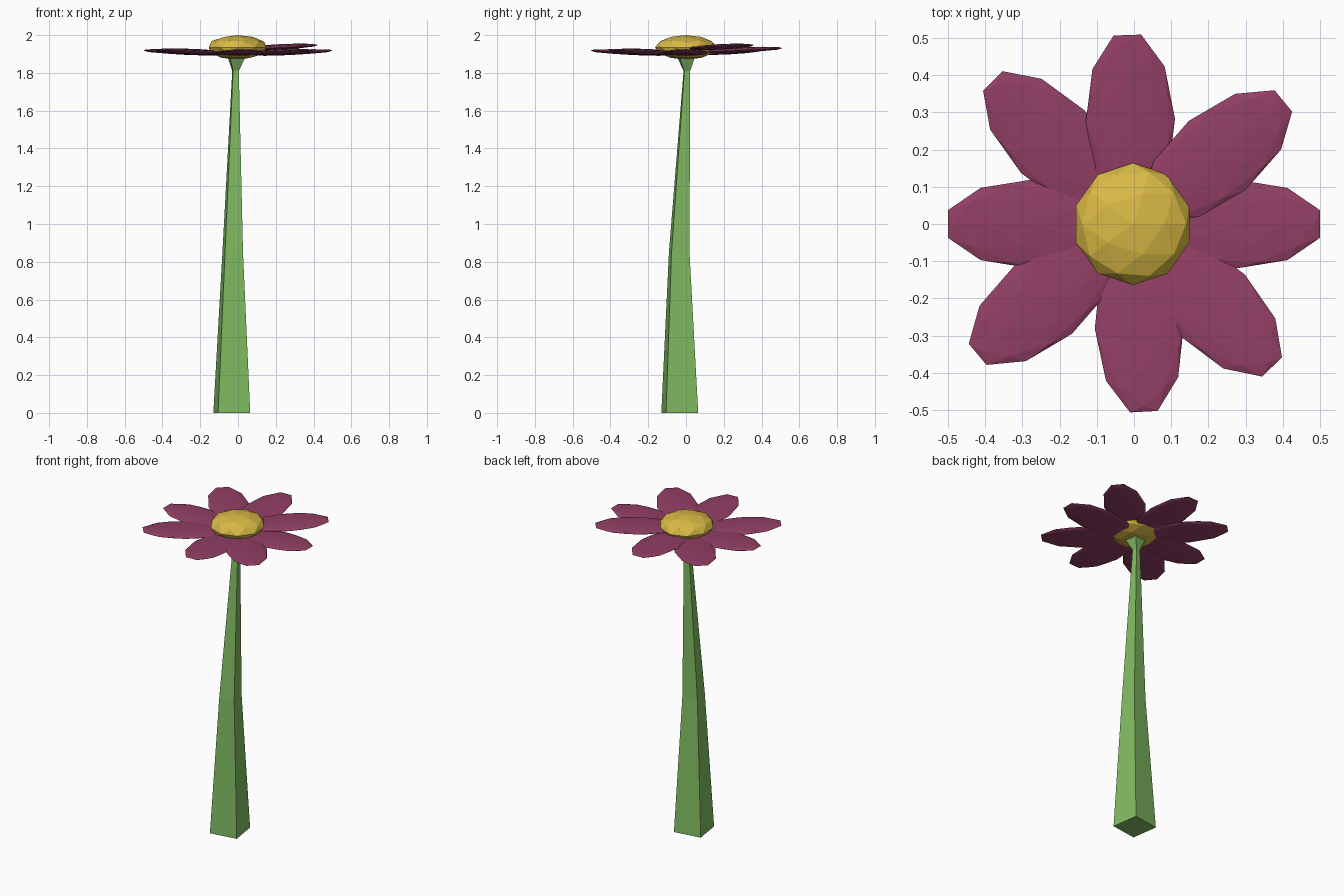
import bpy, bmesh
from math import radians, cos, sin, pi
from mathutils import Matrix

if "Cube" in bpy.data.objects:
    bpy.data.objects.remove(bpy.data.objects["Cube"])


def material(name, rgb):
    m = bpy.data.materials.new(name)
    m.diffuse_color = (*rgb, 1)
    m.use_nodes = True
    m.node_tree.nodes["Principled BSDF"].inputs["Base Color"].default_value = m.diffuse_color
    return m


GREEN = material("leaf_green", (0.22, 0.50, 0.12))
PLUM = material("plum", (0.29, 0.05, 0.13))
YELLOW = material("yellow", (0.70, 0.49, 0.06))


def finish(bm, name, mat):
    bmesh.ops.recalc_face_normals(bm, faces=bm.faces)
    me = bpy.data.meshes.new(name)
    bm.to_mesh(me)
    bm.free()
    me.materials.append(mat)
    ob = bpy.data.objects.new(name, me)
    bpy.context.collection.objects.link(ob)
    return ob


def square_loft(name, rings, mat):
    """Capped four-sided column through rings of (x, y, z, half side, turn)."""
    bm = bmesh.new()
    loops = []
    for x, y, z, h, turn in rings:
        r = h * 2 ** 0.5
        angles = [radians(turn) + pi / 4 + i * pi / 2 for i in range(4)]
        loops.append([bm.verts.new((x + r * cos(a), y + r * sin(a), z)) for a in angles])
    for a, b in zip(loops, loops[1:]):
        for i in range(4):
            j = (i + 1) % 4
            bm.faces.new((a[i], a[j], b[j], b[i]))
    bm.faces.new(loops[0])
    bm.faces.new(loops[-1])
    return finish(bm, name, mat)


def faceted_ball(name, matrix, mat):
    bm = bmesh.new()
    bmesh.ops.create_icosphere(bm, subdivisions=2, radius=1, matrix=matrix)
    return finish(bm, name, mat)


# Tapering, slightly leaning stem and the flared cup under the bloom
square_loft("stem", [(-0.033, -0.033, 0, 0.086, 8.4),
                     (-0.028, -0.036, 0.85, 0.048, 8.4),
                     (-0.013, 0.005, 1.82, 0.015, 8.4)], GREEN)
square_loft("flower_cup", [(-0.013, 0.005, 1.81, 0.015, 8.4),
                           (-0.006, -0.002, 1.91, 0.051, 8.4)], GREEN)

# Flattened petals: direction, tip distance, centre height
petals = [(0, 0.50, 1.908), (39.5, 0.52, 1.938), (92, 0.508, 1.921), (134.6, 0.54, 1.912),
          (180, 0.50, 1.909), (219.8, 0.547, 1.912), (273, 0.505, 1.908), (-46, 0.534, 1.911)]
for n, (angle, tip, z) in enumerate(petals, 1):
    m = (Matrix.Rotation(radians(angle), 4, 'Z')
         @ Matrix.Translation((tip - 0.23, 0, z))
         @ Matrix.Rotation(radians(-2.5), 4, 'Y')
         @ Matrix.Diagonal((0.242, 0.12, 0.014, 1)))
    faceted_ball(f"petal_{n}", m, PLUM)

# Domed flower centre
faceted_ball("flower_centre",
             Matrix.Translation((-0.003, 0, 1.935)) @ Matrix.Diagonal((0.16, 0.164, 0.065, 1)),
             YELLOW)
